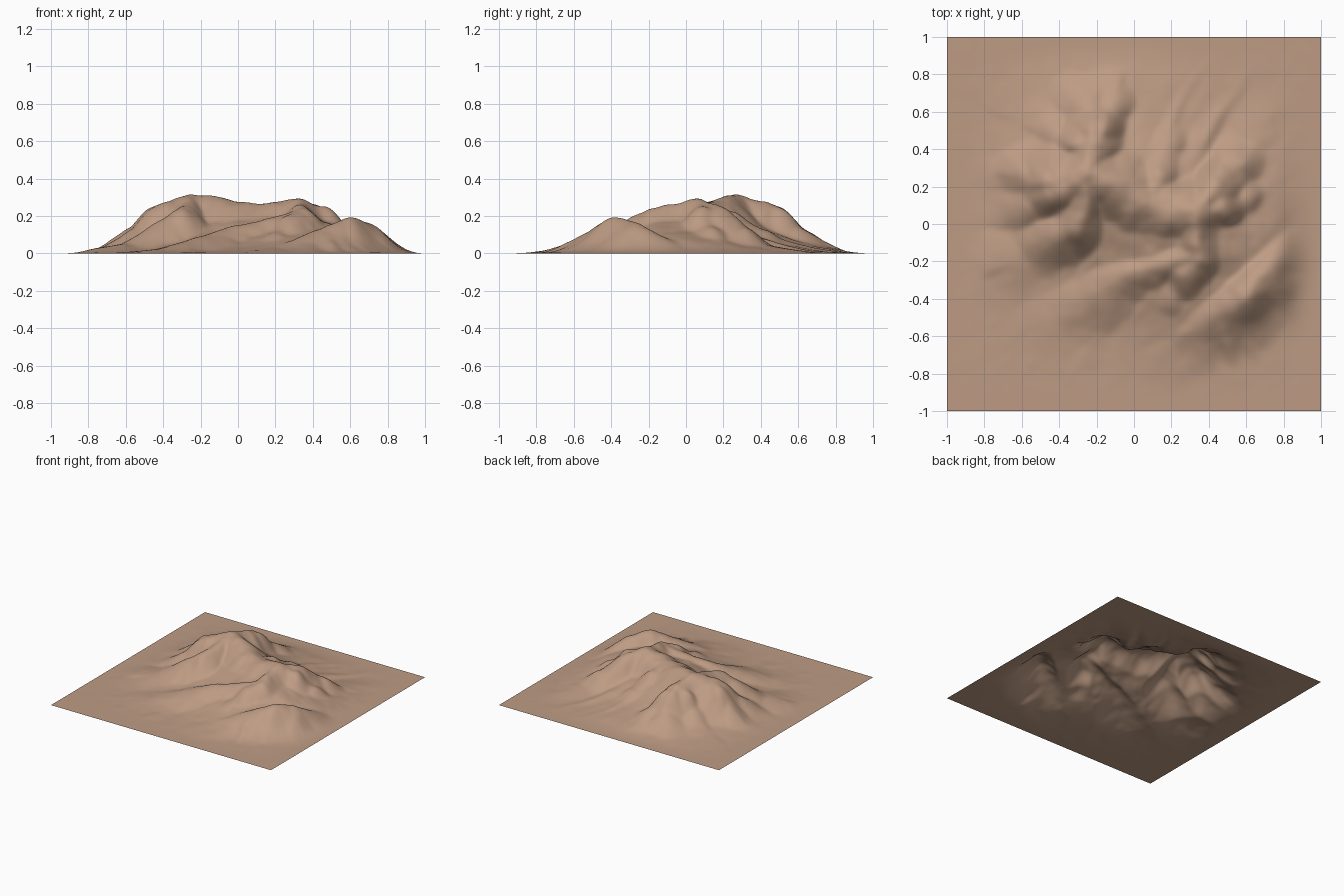
import bpy
import bmesh
import math
from mathutils import Vector, noise

CELLS = 180
SPUR_STEPS = 4
SPUR_WIDTH = 0.16

cube = bpy.data.objects.get("Cube")
if cube:
    bpy.data.objects.remove(cube, do_unlink=True)

# Crest points that carry the mountain
west_top = Vector((-.36, .22, .29))
summit = Vector((-.25, .26, .315))
north_top = Vector((-.2, .4, .285))
summit_end = Vector((-.1, .2, .305))
saddle = Vector((.08, .09, .262))
east_top = Vector((.33, .05, .295))
shoulder = Vector((.34, -.17, .245))
low_top = Vector((.58, -.39, .195))


def spur(start, heading, length):
    """Side ridge that leaves a crest point and eases down to the ground."""
    direction = Vector((math.cos(math.radians(heading)), math.sin(math.radians(heading))))
    crest = []
    for i in range(SPUR_STEPS + 1):
        t = i / SPUR_STEPS
        spot = start.xy + direction * length * t
        crest.append(Vector((spot.x, spot.y, start.z * (1 + math.cos(math.pi * t)) / 2)))
    return SPUR_WIDTH, crest


# Each ridge has a half-width and a crest line; the first is the broad core
ridges = [
    (0.42, [Vector((-.1, .2, .2)), Vector((.3, -.05, .2))]),
    (0.23, [west_top, summit, summit_end, saddle, east_top]),
    (0.2, [summit, north_top]),
    (0.18, [summit, Vector((-.3, 0, .24)), Vector((-.6, -.17, .05))]),
    (0.17, [east_top, shoulder, Vector((0, -.25, .15)), Vector((-.42, -.5, .02))]),
    (0.17, [Vector((.9, .02, .02)), Vector((.69, -.28, .17)), low_top, Vector((.2, -.62, .03))]),
]

# Spurs fan out on the flanks
ridges += [spur(west_top, heading, 0.38) for heading in (175, 215)]
ridges += [spur(north_top, heading, 0.4) for heading in (70, 105, 165)]
ridges += [spur(saddle, 75, 0.65), spur(east_top, 52, 0.65), spur(east_top, 18, 0.5)]
ridges += [spur(shoulder, 235, 0.5)]


def ridge_height(p):
    """Highest ridge flank at a point, with gullies running down from the crest."""
    best = 0.0
    for number, (width, crest) in enumerate(ridges):
        run = 0.0
        for a, b in zip(crest, crest[1:]):
            step = b.xy - a.xy
            offset = p - a.xy
            t = min(1.0, max(0.0, offset.dot(step) / step.length_squared))
            away = offset - step * t
            d = away.length / width
            if d < 2.8:
                side = math.copysign(3, step.cross(away))
                along = run + t * step.length
                gully = noise.noise(Vector((along * 13, d * 0.7, number * 7 + side)))
                d *= 1 + 0.2 * gully * min(1.0, d)
                best = max(best, (a.z + (b.z - a.z) * t) * math.exp(-d ** 1.9))
            run += step.length
    return best


def terrain_height(x, y):
    # Bend the ridges so they wander naturally
    bend = noise.noise_vector(Vector((x * 5, y * 5, 1.5))) * 0.025
    z = ridge_height(Vector((x, y)) + bend.xy)
    # Fine relief, stronger on the slopes
    relief = noise.fractal(Vector((x * 9, y * 9, 4)), 0.9, 2.1, 4)
    z += relief * (0.002 + 0.04 * z)
    # Level off toward the straight outer edge
    edge = min(1.0, (1 - max(abs(x), abs(y))) / 0.25)
    return max(0.0, z) * edge * edge * (3 - 2 * edge)


# Terrain sheet
bm = bmesh.new()
bmesh.ops.create_grid(bm, x_segments=CELLS, y_segments=CELLS, size=1)
for v in bm.verts:
    v.co.z = terrain_height(v.co.x, v.co.y)

# Soften the creases
for _ in range(6):
    bmesh.ops.smooth_vert(bm, verts=bm.verts[:], factor=0.5, use_axis_z=True)
for f in bm.faces:
    f.smooth = True

mesh = bpy.data.meshes.new("mountain_terrain")
bm.to_mesh(mesh)
bm.free()
mountain = bpy.data.objects.new("mountain_terrain", mesh)
bpy.context.collection.objects.link(mountain)

# Earth colour
earth = bpy.data.materials.new("brown_earth")
earth.use_nodes = True
colour = (0.51, 0.33, 0.23, 1)
earth.diffuse_color = colour
earth.node_tree.nodes["Principled BSDF"].inputs["Base Color"].default_value = colour
mesh.materials.append(earth)
